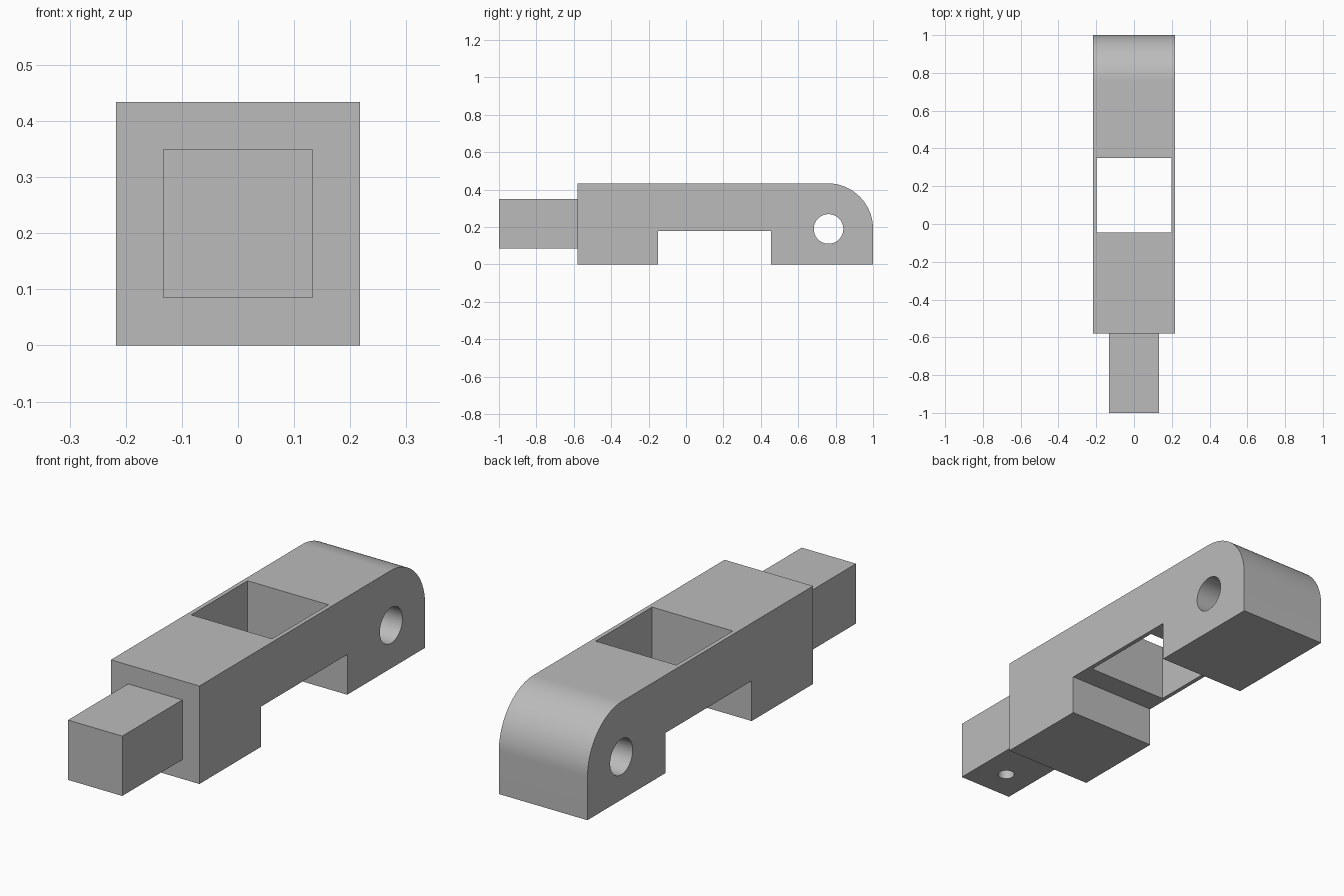
import bpy
import bmesh
import math
from mathutils import Matrix

cube = bpy.data.objects.get("Cube")
if cube:
    bpy.data.objects.remove(cube, do_unlink=True)

# Single plain grey
grey = bpy.data.materials.new("plain grey")
grey.use_nodes = True
colour = (0.5, 0.5, 0.5, 1)
grey.diffuse_color = colour
grey.node_tree.nodes["Principled BSDF"].inputs["Base Color"].default_value = colour


def add_object(name, bm):
    bmesh.ops.recalc_face_normals(bm, faces=bm.faces)
    mesh = bpy.data.meshes.new(name)
    bm.to_mesh(mesh)
    bm.free()
    mesh.materials.append(grey)
    obj = bpy.data.objects.new(name, mesh)
    bpy.context.collection.objects.link(obj)
    return obj


def box(name, low, high):
    bm = bmesh.new()
    bmesh.ops.create_cube(bm, size=1)
    for v in bm.verts:
        v.co = [l + (c + 0.5) * (h - l) for c, l, h in zip(v.co, low, high)]
    return add_object(name, bm)


def cylinder(name, radius, depth, centre, axis):
    bm = bmesh.new()
    turn = Matrix.Rotation(math.pi / 2, 4, "Y") if axis == "X" else Matrix()
    bmesh.ops.create_cone(bm, cap_ends=True, segments=64, radius1=radius,
                          radius2=radius, depth=depth,
                          matrix=Matrix.Translation(centre) @ turn)
    return add_object(name, bm)


def combine(target, tool, operation):
    tool.hide_render = True
    mod = target.modifiers.new(tool.name, "BOOLEAN")
    mod.operation = operation
    mod.solver = "EXACT"
    mod.object = tool
    bpy.context.view_layer.objects.active = target
    bpy.ops.object.modifier_apply(modifier=mod.name)
    bpy.data.objects.remove(tool, do_unlink=True)


# Body side profile (y, z): rounded rear corner and notch underneath
HALF, TOP, FRONT = 0.217, 0.434, -0.58
PIVOT_Y, PIVOT_Z = 0.757, 0.19
RY, RZ = 1 - PIVOT_Y, TOP - PIVOT_Z
profile = [(FRONT, TOP), (FRONT, 0), (-0.15, 0), (-0.15, 0.178),
           (0.455, 0.178), (0.455, 0), (1, 0)]
for i in range(33):
    a = math.pi / 2 * i / 32
    profile.append((PIVOT_Y + RY * math.cos(a), PIVOT_Z + RZ * math.sin(a)))

bm = bmesh.new()
side = bm.faces.new([bm.verts.new((-HALF, y, z)) for y, z in profile])
swept = bmesh.ops.extrude_face_region(bm, geom=[side])
bmesh.ops.translate(bm, vec=(2 * HALF, 0, 0),
                    verts=[g for g in swept["geom"] if isinstance(g, bmesh.types.BMVert)])
body = add_object("drive_bar_body", bm)

# Square tang at the front
combine(body, box("square_tang", (-0.133, -1, 0.085), (0.133, FRONT + 0.05, 0.35)), "UNION")

# Window through the top, cross hole at the rear, blind hole under the tang
combine(body, box("window_cutter", (-0.198, -0.045, 0.1), (0.198, 0.35, 0.6)), "DIFFERENCE")
combine(body, cylinder("pivot_cutter", 0.079, 1, (0, PIVOT_Y + 0.005, PIVOT_Z), "X"), "DIFFERENCE")
combine(body, cylinder("detent_cutter", 0.035, 0.28, (0, -0.86, 0.085), "Z"), "DIFFERENCE")

# Smooth the round surfaces only
bpy.ops.object.select_all(action="DESELECT")
body.select_set(True)
bpy.context.view_layer.objects.active = body
bpy.ops.object.shade_smooth_by_angle(angle=math.radians(30))
